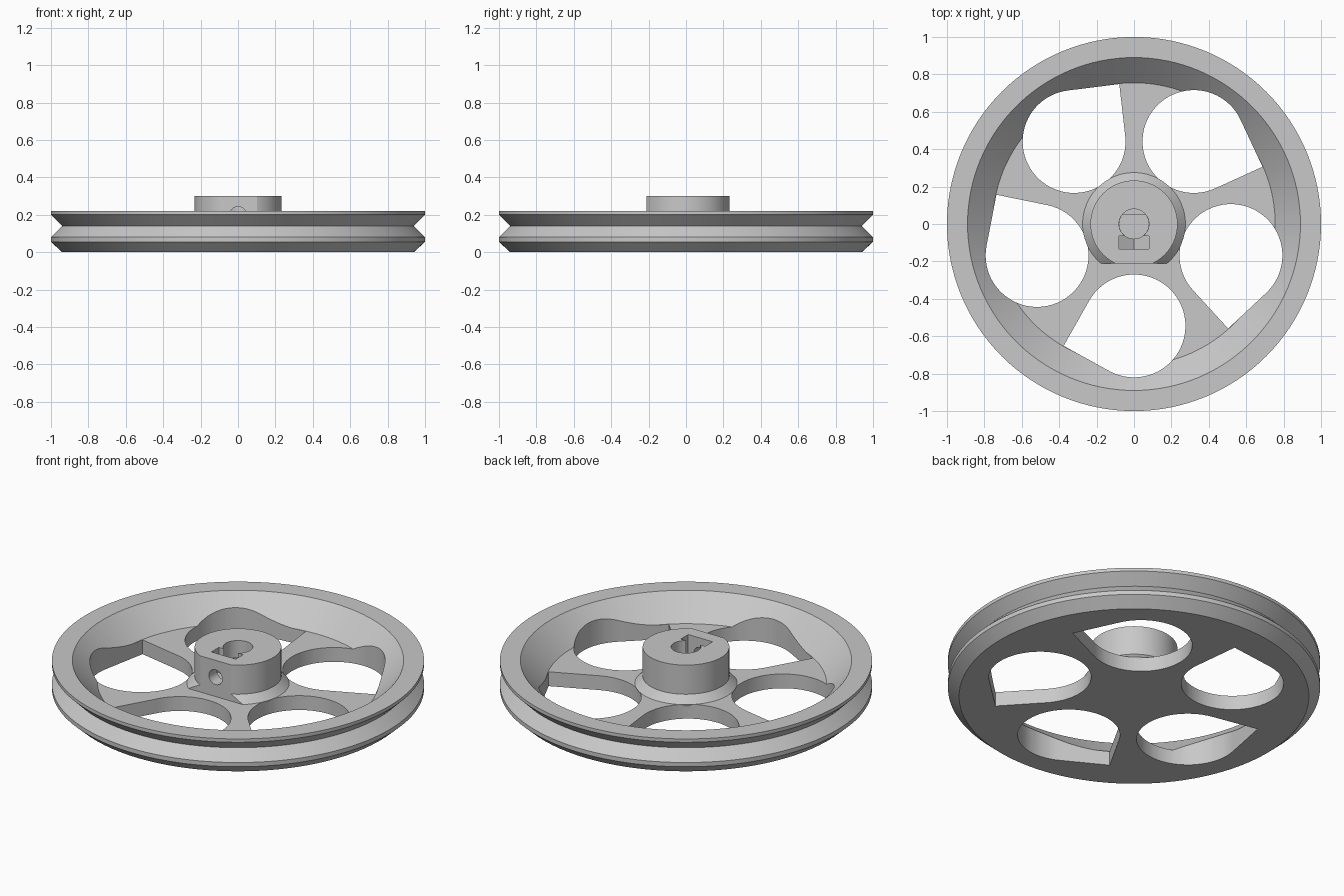
import bpy, bmesh
from math import pi, sin, cos, atan2, acos, hypot, radians
from mathutils import Matrix

cube = bpy.data.objects.get("Cube")
if cube:
    bpy.data.objects.remove(cube, do_unlink=True)

grey = bpy.data.materials.new("light grey")
grey.use_nodes = True
grey.diffuse_color = (0.58, 0.58, 0.58, 1)
grey.node_tree.nodes["Principled BSDF"].inputs["Base Color"].default_value = grey.diffuse_color

WEB = 0.085      # top of the web
SCREW_Z = 0.2    # height of the set screw


def finish(name, bm):
    bmesh.ops.recalc_face_normals(bm, faces=bm.faces)
    mesh = bpy.data.meshes.new(name)
    bm.to_mesh(mesh)
    bm.free()
    obj = bpy.data.objects.new(name, mesh)
    obj.data.materials.append(grey)
    bpy.context.collection.objects.link(obj)
    return obj


def lathe(name, profile, steps):
    # The profile starts and ends on the axis
    bm = bmesh.new()
    low = bm.verts.new((0, 0, profile[0][1]))
    high = bm.verts.new((0, 0, profile[-1][1]))
    rings = [[bm.verts.new((x, y, z)) for x, y in circle(r, steps)]
             for r, z in profile[1:-1]]
    for i in range(steps):
        j = (i + 1) % steps
        bm.faces.new((low, rings[0][j], rings[0][i]))
        bm.faces.new((high, rings[-1][i], rings[-1][j]))
        for a, b in zip(rings, rings[1:]):
            bm.faces.new((a[i], a[j], b[j], b[i]))
    return finish(name, bm)


def prism(name, outline, low, high, matrix=Matrix()):
    bm = bmesh.new()
    bottom = [bm.verts.new((x, y, low)) for x, y in outline]
    top = [bm.verts.new((x, y, high)) for x, y in outline]
    bm.faces.new(bottom[::-1])
    bm.faces.new(top)
    for i in range(len(outline)):
        bm.faces.new((bottom[i - 1], bottom[i], top[i], top[i - 1]))
    bm.transform(matrix)
    return finish(name, bm)


def circle(radius, count):
    return [(radius * cos(2 * pi * i / count),
             radius * sin(2 * pi * i / count)) for i in range(count)]


def cut(obj, cutter):
    mod = obj.modifiers.new("cut", "BOOLEAN")
    mod.operation = "DIFFERENCE"
    mod.solver = "EXACT"
    mod.object = cutter
    bpy.context.view_layer.objects.active = obj
    bpy.ops.object.modifier_apply(modifier=mod.name)
    bpy.data.objects.remove(cutter, do_unlink=True)


# Grooved rim and web in one turned profile
wheel = lathe("wheel", [(0, 0), (0.94, 0), (1, 0.055), (1, 0.08), (0.94, 0.14),
                        (1, 0.2), (1, 0.22), (0.89, 0.22), (0.755, WEB), (0, WEB)], 128)

# Five openings: a circle drawn out to one corner
centre, radius = 0.545, 0.275
dx, dy = 0.752 * cos(radians(30)) - centre, -0.752 * sin(radians(30))
aim, spread = atan2(dy, dx), acos(radius / hypot(dx, dy))
outline = [(centre + dx, dy)]
for i in range(49):
    a = aim + spread + (2 * pi - 2 * spread) * i / 48
    outline.append((centre + radius * cos(a), radius * sin(a)))
for i in range(5):
    cut(wheel, prism("opening", outline, -0.2, 0.5,
                     Matrix.Rotation(2 * pi * i / 5 - pi / 2, 4, "Z")))

# Hub with a flared foot, sunk a little into the web
hub = lathe("hub", [(0, 0.04), (0.26, 0.04), (0.275, WEB), (0.233, 0.127),
                    (0.233, 0.3), (0, 0.3)], 64)

# Flat on the front of the hub
cut(hub, prism("flat", [(-1, -1), (1, -1), (1, -0.21), (-1, -0.21)], -0.1, 0.5))

# Shaft bore, round at the top and with a flat further down
cut(hub, prism("bore", circle(0.08, 64), 0.2, 0.5))
cut(hub, prism("flat_bore", [(x, min(y, 0.05)) for x, y in circle(0.079, 64)], 0, 0.25))

# Set screw hole and the nut slot above its hexagonal seat
sideways = Matrix.Translation((0, 0, SCREW_Z)) @ Matrix.Rotation(pi / 2, 4, "X")
cut(hub, prism("screw_hole", circle(0.044, 24), 0, 0.4, sideways))
corner = 0.08 / cos(pi / 6)
slot = [(-0.08, 0.3), (-0.08, -corner / 2), (0, -corner), (0.08, -corner / 2), (0.08, 0.3)]
cut(hub, prism("nut_slot", slot, 0.065, 0.135, sideways))

# Smooth round surfaces, keep the edges crisp
for obj in (wheel, hub):
    bpy.ops.object.select_all(action="DESELECT")
    obj.select_set(True)
    bpy.context.view_layer.objects.active = obj
    bpy.ops.object.shade_smooth_by_angle(angle=radians(25))
